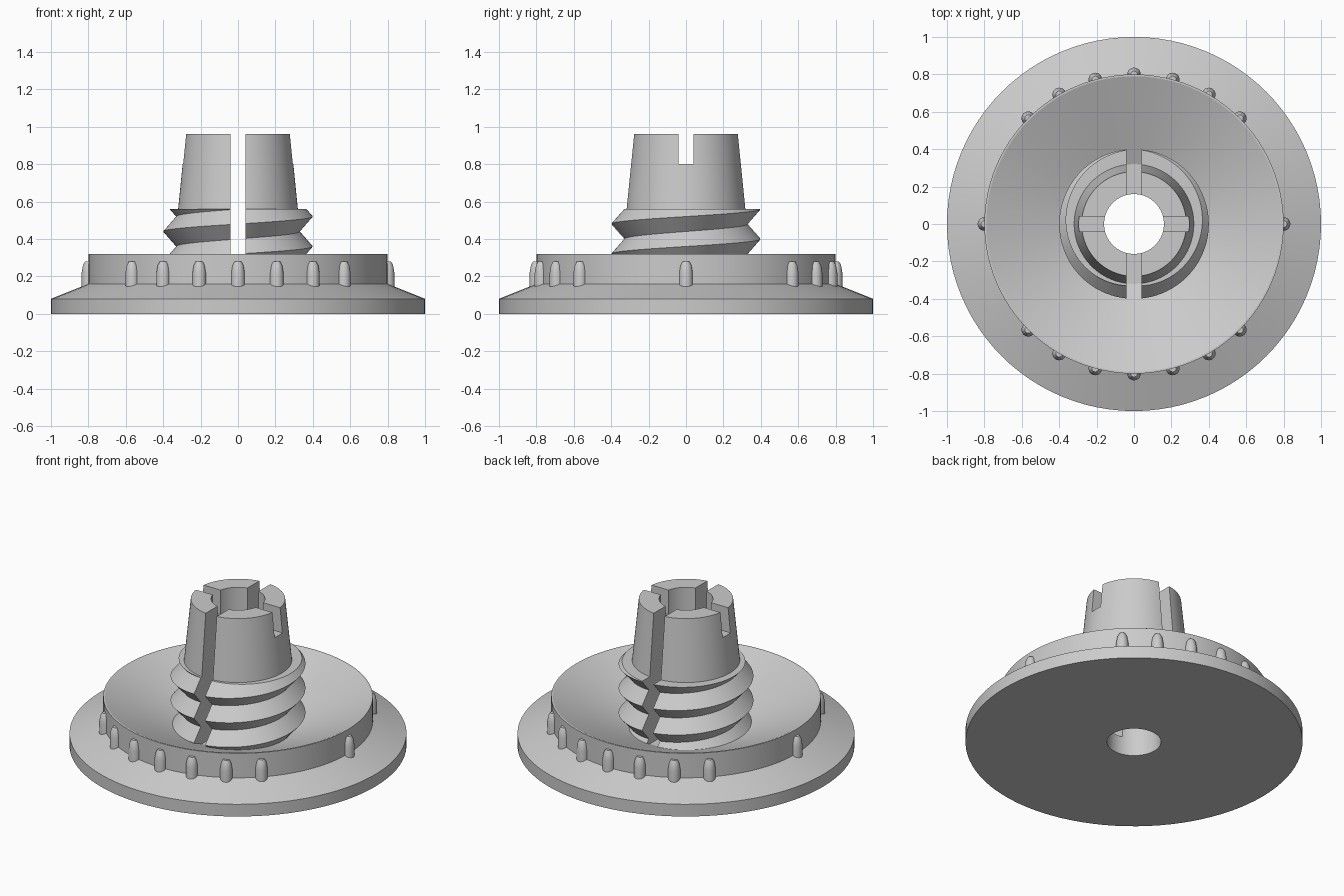
import bpy, bmesh
from math import pi, sin, cos, radians
from mathutils import Vector, Matrix

if "Cube" in bpy.data.objects:
    bpy.data.objects.remove(bpy.data.objects["Cube"], do_unlink=True)

SEG = 96
PITCH = 0.16
THREAD_LOW, THREAD_TOP = 0.12, 0.56

grey = bpy.data.materials.new("plain_grey")
grey.use_nodes = True
grey.diffuse_color = (0.6, 0.6, 0.6, 1)
grey.node_tree.nodes["Principled BSDF"].inputs["Base Color"].default_value = (0.6, 0.6, 0.6, 1)


def make(name, bm):
    bmesh.ops.recalc_face_normals(bm, faces=bm.faces)
    mesh = bpy.data.meshes.new(name)
    bm.to_mesh(mesh)
    bm.free()
    mesh.materials.append(grey)
    ob = bpy.data.objects.new(name, mesh)
    bpy.context.collection.objects.link(ob)
    return ob


def lathe(name, profile, seg=SEG, closed=False):
    """Revolve (radius, z) points; cap the ends unless the profile is a loop."""
    bm = bmesh.new()
    rings = [[bm.verts.new((r * cos(2 * pi * i / seg), r * sin(2 * pi * i / seg), z))
              for i in range(seg)] for r, z in profile]
    pairs = list(zip(rings, rings[1:]))
    if closed:
        pairs.append((rings[-1], rings[0]))
    else:
        bm.faces.new(rings[0])
        bm.faces.new(rings[-1])
    for a, b in pairs:
        for i in range(seg):
            j = (i + 1) % seg
            bm.faces.new((a[i], a[j], b[j], b[i]))
    return make(name, bm)


def box(name, size, centre):
    bm = bmesh.new()
    bmesh.ops.create_cube(bm, size=1, matrix=Matrix.Translation(centre) @ Matrix.Diagonal((*size, 1)))
    return make(name, bm)


def select(ob):
    bpy.ops.object.select_all(action='DESELECT')
    ob.select_set(True)
    bpy.context.view_layer.objects.active = ob


def cut(ob, cutters):
    select(ob)
    for c in cutters:
        mod = ob.modifiers.new("cut", 'BOOLEAN')
        mod.operation, mod.solver, mod.object = 'DIFFERENCE', 'EXACT', c
        bpy.ops.object.modifier_apply(modifier=mod.name)


def threaded_shank():
    """V thread as one continuous spiral, trimmed flat at both ends."""
    n, turns = 90, 6
    bm = bmesh.new()
    crest, root = [], []
    for i in range(n * turns + 1):
        a = 2 * pi * i / n
        z = 0.52 + PITCH * (i / n - 4)
        crest.append(bm.verts.new((0.4 * cos(a), 0.4 * sin(a), z)))
        root.append(bm.verts.new((0.33 * cos(a), 0.33 * sin(a), z + PITCH / 2)))
    for i in range(n * turns):
        bm.faces.new((crest[i], crest[i + 1], root[i + 1], root[i]))
        if i + n < n * turns:
            bm.faces.new((root[i], root[i + 1], crest[i + n + 1], crest[i + n]))
    for z, d in ((THREAD_TOP, 1), (THREAD_LOW, -1)):
        bmesh.ops.bisect_plane(bm, geom=bm.verts[:] + bm.edges[:] + bm.faces[:],
                               plane_co=Vector((0, 0, z)), plane_no=Vector((0, 0, d)),
                               clear_outer=True)
    bmesh.ops.holes_fill(bm, edges=[e for e in bm.edges if e.is_boundary], sides=0)
    return make("threaded_shank", bm)


# Flanged base with a conical dish and a through bore
base = lathe("flanged_base", [(0.16, 0), (1, 0), (1, 0.08), (0.8, 0.16), (0.8, 0.32),
                              (0.79, 0.32), (0.32, 0.12), (0.16, 0.12)], closed=True)

# Threaded shank and tapered collet above it
shank = threaded_shank()
collet = lathe("tapered_collet", [(0.32, THREAD_TOP), (0.28, 0.96)])

# Bore, deep front-to-back slot and shallow side-to-side slot
bore = lathe("bore_cutter", [(0.16, -0.2), (0.16, 1.2)])
deep_slot = box("deep_slot_cutter", (0.08, 1.2, 1.15), (0, 0, 0.625))
side_slot = box("side_slot_cutter", (1.2, 0.08, 0.4), (0, 0, 1.0))
cut(shank, [bore, deep_slot])
cut(collet, [bore, deep_slot, side_slot])
for c in (bore, deep_slot, side_slot):
    bpy.data.objects.remove(c, do_unlink=True)

# Grip knobs: seven at the front, seven at the back, one on each side
parts = [base, shank, collet]
angles = [0, 180] + [mid + 15 * k for mid in (90, 270) for k in range(-3, 4)]
for k, deg in enumerate(angles):
    knob = lathe(f"grip_knob_{k + 1}", [(0.036, 0.12), (0.036, 0.22), (0.029, 0.26), (0.018, 0.28)], seg=24)
    a = radians(deg)
    knob.location = (0.8 * cos(a), 0.8 * sin(a), 0)
    parts.append(knob)

for ob in parts:
    select(ob)
    bpy.ops.object.shade_smooth_by_angle(angle=radians(20))
